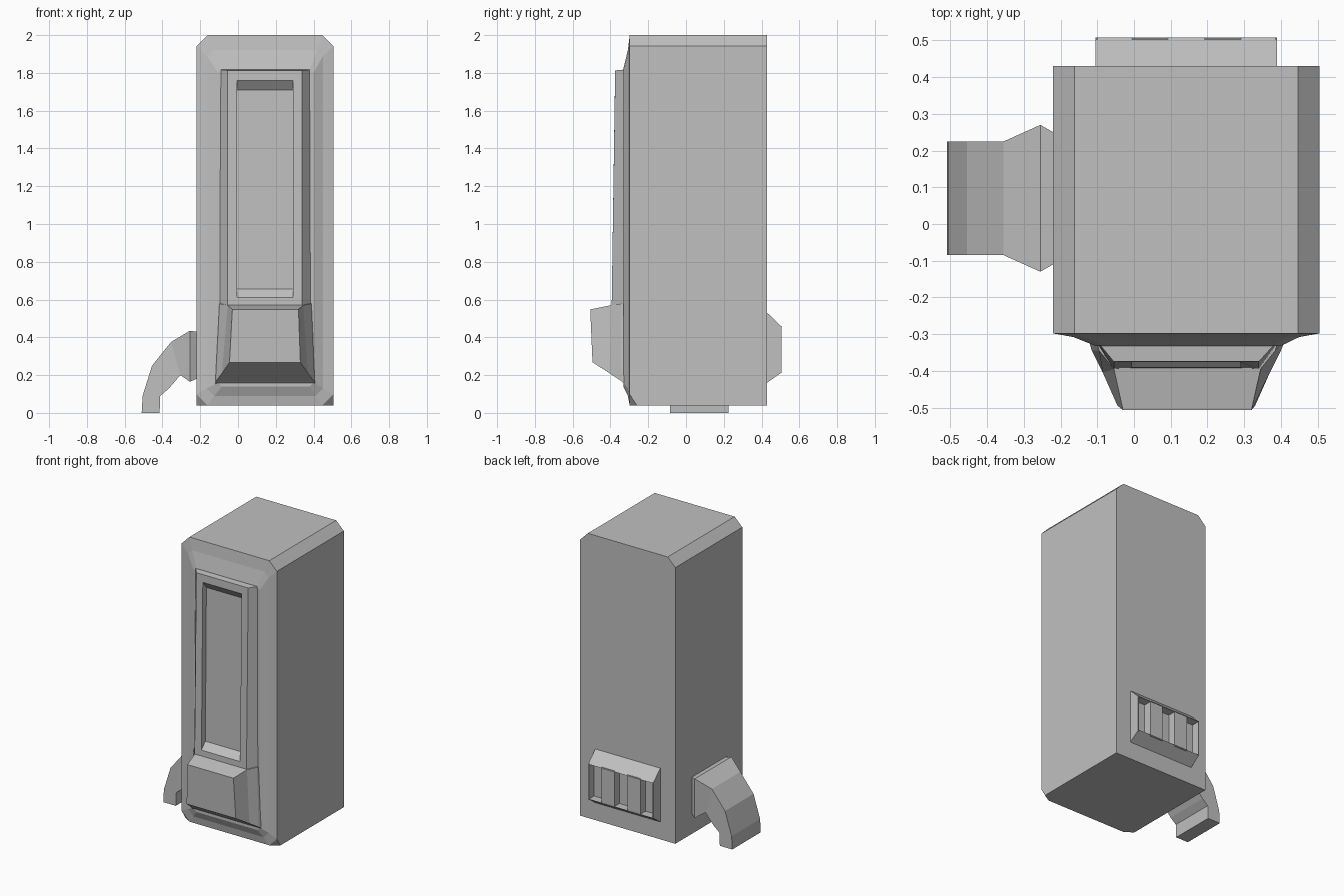
import bpy, bmesh

cube = bpy.data.objects.get("Cube")
if cube:
    bpy.data.objects.remove(cube, do_unlink=True)

GREY = (0.53, 0.53, 0.53, 1)
mat = bpy.data.materials.new("plain grey")
mat.use_nodes = True
mat.diffuse_color = GREY
mat.node_tree.nodes["Principled BSDF"].inputs["Base Color"].default_value = GREY


def loft(name, rings):
    """Skin a row of equal-length rings and cap both ends."""
    bm = bmesh.new()
    rows = [[bm.verts.new(p) for p in ring] for ring in rings]
    for a, b in zip(rows, rows[1:]):
        for i in range(len(a)):
            j = (i + 1) % len(a)
            bm.faces.new((a[i], a[j], b[j], b[i]))
    bm.faces.new(rows[0])
    bm.faces.new(rows[-1])
    bmesh.ops.remove_doubles(bm, verts=bm.verts, dist=0.0005)
    bmesh.ops.recalc_face_normals(bm, faces=bm.faces)
    mesh = bpy.data.meshes.new(name)
    bm.to_mesh(mesh)
    bm.free()
    mesh.materials.append(mat)
    obj = bpy.data.objects.new(name, mesh)
    bpy.context.collection.objects.link(obj)
    return obj


def outline(y, x0, x1, z0, z1, top, bottom):
    """Rectangle facing the front with cut corners."""
    pts = [(x0, z0 + bottom), (x0 + bottom, z0), (x1 - bottom, z0), (x1, z0 + bottom),
           (x1, z1 - top), (x1 - top, z1), (x0 + top, z1), (x0, z1 - top)]
    return [(x, y, z) for x, z in pts]


def quad(low, high):
    """Ring from a lower and an upper edge, each (x0, x1, y, z)."""
    a, b, y, z = low
    c, d, v, w = high
    return [(a, y, z), (b, y, z), (d, v, w), (c, v, w)]


# Cabinet: bevelled top edges, clipped front feet, raised front surround
L, R = -0.22, 0.505
loft("cabinet", [
    outline(0.43, L, R, 0.04, 2.0, 0.058, 0),
    outline(-0.26, L, R, 0.04, 2.0, 0.058, 0),
    outline(-0.298, L, R, 0.04, 2.0, 0.058, 0.058),
    outline(-0.308, L + 0.055, R - 0.055, 0.09, 1.92, 0.03, 0.04),
    outline(-0.332, L + 0.115, R - 0.105, 0.14, 1.82, 0.02, 0.02),
])

# Tall front door with a sunken panel
loft("front_door", [
    quad((-0.105, 0.395, -0.32, 0.4), (-0.1, 0.39, -0.32, 1.818)),
    quad((-0.055, 0.34, -0.396, 0.4), (-0.055, 0.34, -0.375, 1.813)),
    quad((-0.005, 0.29, -0.391, 0.61), (-0.005, 0.29, -0.376, 1.76)),
    quad((-0.005, 0.29, -0.348, 0.655), (-0.005, 0.29, -0.337, 1.71)),
])

# Protruding bin under the door
loft("front_bin", [
    quad((-0.125, 0.415, -0.31, 0.14), (-0.105, 0.395, -0.31, 0.58)),
    quad((-0.115, 0.4, -0.345, 0.17), (-0.095, 0.385, -0.345, 0.578)),
    quad((-0.085, 0.37, -0.405, 0.21), (-0.055, 0.345, -0.395, 0.57)),
    quad((-0.045, 0.33, -0.495, 0.268), (-0.03, 0.32, -0.507, 0.548)),
])

# Side spout: flared collar bending down to the floor
collar, lip, tube = (-0.11, 0.25), (-0.13, 0.27), (-0.085, 0.225)
spout = [
    (collar, (-0.2, 0.43), (-0.2, 0.18)),
    (collar, (-0.22, 0.43), (-0.22, 0.18)),
    (lip, (-0.255, 0.435), (-0.255, 0.165)),
    (tube, (-0.355, 0.375), (-0.305, 0.2)),
    (tube, (-0.455, 0.25), (-0.37, 0.125)),
    (tube, (-0.505, 0.09), (-0.412, 0.09)),
    (tube, (-0.51, 0), (-0.415, 0)),
]
loft("side_spout", [[(o[0], y0, o[1]), (o[0], y1, o[1]), (i[0], y1, i[1]), (i[0], y0, i[1])]
                    for (y0, y1), o, i in spout])


# Rear vent: sloped hood and sill around slots and posts
def vent_slice(name, x0, x1, profile):
    return loft(name, [[(x, y, z) for y, z in profile] for x in (x0, x1)])


V0, V1 = -0.105, 0.39
vent_slice("vent_hood", V0, V1, [(0.42, 0.53), (0.43, 0.53), (0.508, 0.455), (0.42, 0.455)])
vent_slice("vent_sill", V0, V1, [(0.42, 0.16), (0.43, 0.16), (0.508, 0.215), (0.42, 0.215)])
step = (V1 - V0) / 5
spans = [(V0, V0 + 0.005), (V1 - 0.005, V1)]
spans += [(V0 + step * k, V0 + step * (k + 1)) for k in (1, 3)]
for n, (a, b) in enumerate(spans):
    vent_slice(f"vent_post_{n + 1}", a, b,
               [(0.42, 0.21), (0.506, 0.21), (0.506, 0.46), (0.42, 0.46)])
vent_slice("vent_back", V0, V1, [(0.42, 0.21), (0.45, 0.21), (0.45, 0.46), (0.42, 0.46)])
